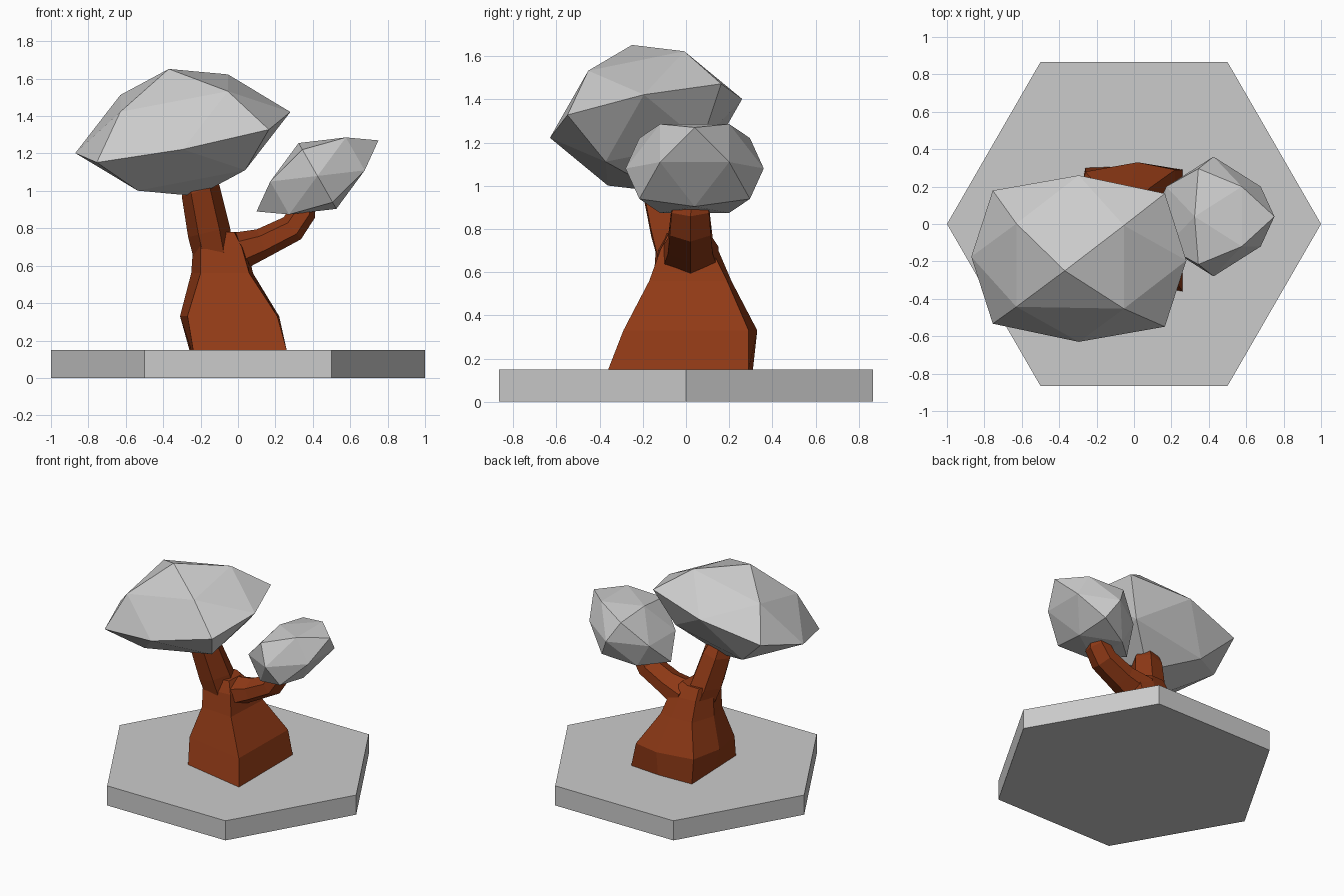
import bpy, bmesh, math
from mathutils import Vector, Matrix

if "Cube" in bpy.data.objects:
    bpy.data.objects.remove(bpy.data.objects["Cube"])

bark = bpy.data.materials.new("bark")
bark.diffuse_color = (0.28, 0.042, 0.008, 1)
bark.use_nodes = True
bark.node_tree.nodes["Principled BSDF"].inputs["Base Color"].default_value = bark.diffuse_color


def add_object(name, bm, mat=None):
    bmesh.ops.recalc_face_normals(bm, faces=bm.faces[:])
    mesh = bpy.data.meshes.new(name)
    bm.to_mesh(mesh)
    bm.free()
    ob = bpy.data.objects.new(name, mesh)
    bpy.context.collection.objects.link(ob)
    if mat:
        mesh.materials.append(mat)
    return ob


def loft(name, rings, mat):
    bm = bmesh.new()
    loops = [[bm.verts.new(p) for p in ring] for ring in rings]
    n = len(loops[0])
    for a, b in zip(loops, loops[1:]):
        for i in range(n):
            j = (i + 1) % n
            bm.faces.new((a[i], a[j], b[j], b[i]))
    bm.faces.new(loops[0][::-1])
    bm.faces.new(loops[-1])
    return add_object(name, bm, mat)


def branch(name, path):
    # path: (centre, direction, half width, half depth in y), six-sided sections
    rings = []
    for c, d, w, h in path:
        d = Vector(d).normalized()
        side = Vector((0, 1, 0)).cross(d).normalized()
        depth = d.cross(side)
        rings.append([Vector(c) + side * w * math.cos(t) + depth * h * math.sin(t)
                      for t in (math.radians(60 * i) for i in range(6))])
    return loft(name, rings, bark)


def foliage(name, centre, u, v, pole):
    # subdivided octahedron stretched along three axes
    pts = [(s, 0, 0) for s in (1, -1)] + [(0, s, 0) for s in (1, -1)] + [(0, 0, s) for s in (1, -1)]
    for a in (1, -1):
        for b in (1, -1):
            pts.append((0.8 * a, 0.8 * b, 0))
            pts += [(0.5 * a, 0.5 * b, 0.62 * c) for c in (1, -1)]
    m = Matrix((u, v, pole)).transposed()
    bm = bmesh.new()
    for p in pts:
        bm.verts.new(m @ Vector(p) + Vector(centre))
    bmesh.ops.convex_hull(bm, input=bm.verts[:])
    return add_object(name, bm)


# Hexagonal base
bpy.ops.mesh.primitive_cylinder_add(vertices=6, radius=1, depth=0.15,
                                    location=(0, 0, 0.075), rotation=(0, 0, math.pi / 2))
bpy.context.object.name = "hex_base"

# Flared trunk
sections = [
    (0.15, [(.26, -.36), (.26, .29), (.02, .31), (-.26, .30), (-.25, .02), (-.24, -.26)]),
    (0.33, [(.21, -.29), (.22, .29), (.02, .33), (-.26, .28), (-.31, .04), (-.27, -.20)]),
    (0.56, [(.06, -.17), (.08, .19), (-.02, .21), (-.19, .20), (-.25, .02), (-.20, -.15)]),
    (0.70, [(.02, -.12), (.05, .12), (-.05, .15), (-.18, .14), (-.24, .01), (-.20, -.14)]),
    (0.78, [(-.02, -.08), (-.01, .06), (-.08, .10), (-.18, .10), (-.24, .01), (-.22, -.12)]),
]
loft("trunk", [[(x, y, z) for x, y in ring] for z, ring in sections], bark)

# Branches
branch("large_branch", [
    ((-.13, .0, .66), (-.1, 0, 1), .11, .15),
    ((-.155, -.04, .78), (-.25, 0, 1), .115, .14),
    ((-.20, -.10, 1.0), (-.3, 0, 1), .105, .12),
    ((-.22, -.12, 1.10), (-.3, 0, 1), .07, .08)])
branch("small_branch", [
    ((-.03, .02, .665), (1, 0, .25), .11, .15),
    ((.13, .02, .72), (1, 0, .4), .08, .12),
    ((.29, .02, .80), (1, 0, .8), .075, .11),
    ((.35, .02, .89), (.5, 0, 1), .07, .10),
    ((.37, .03, .95), (.3, 0, 1), .045, .07)])

# Foliage
foliage("large_foliage", (-.295, -.185, 1.312), (.575, -.01, .11), (0, .445, .09), (-.075, -.065, .34))
foliage("small_foliage", (.425, .04, 1.08), (-.101, 0, .176), (0, .32, 0), (.326, 0, .19))
